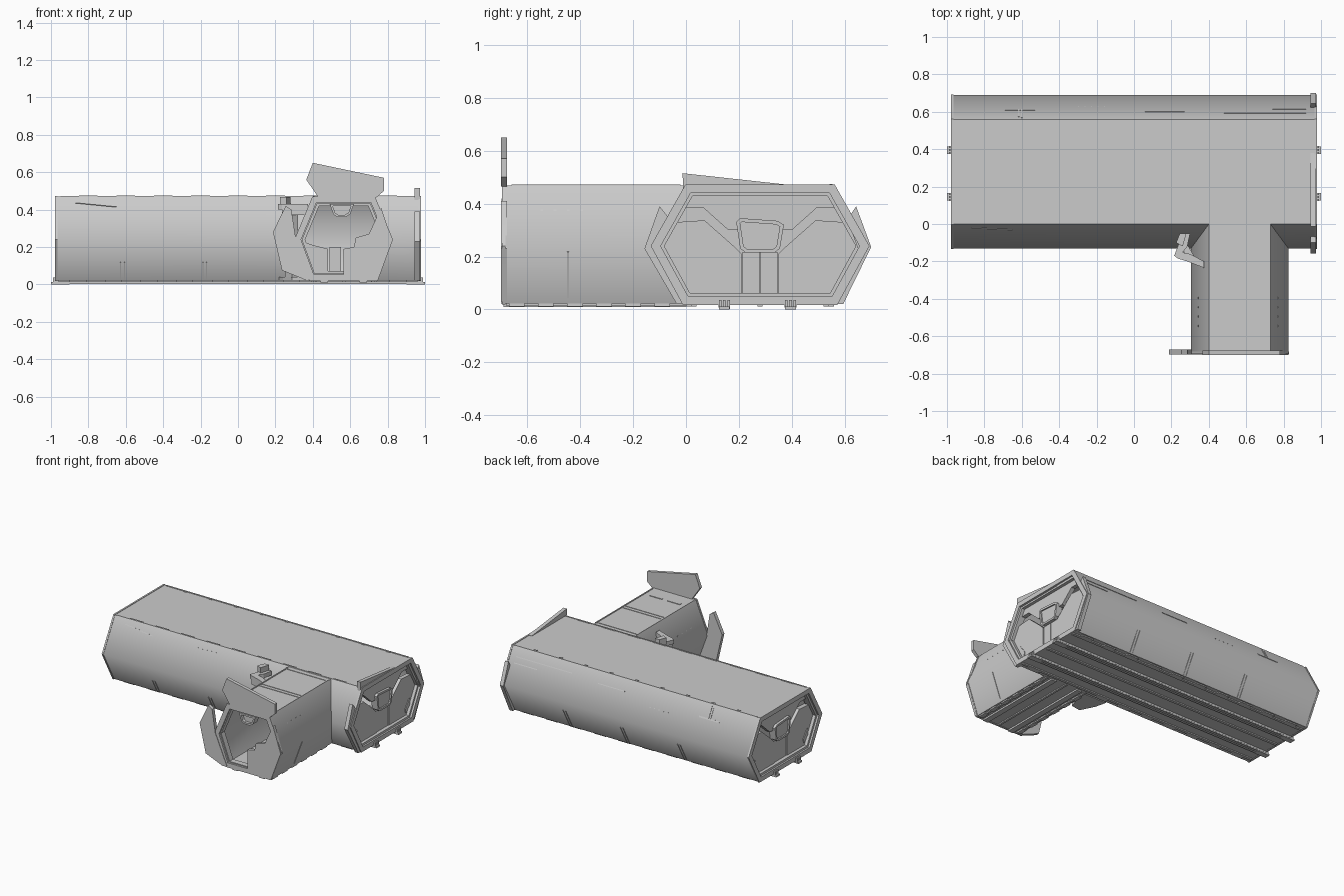
import bpy, bmesh, math
from mathutils import Vector

if "Cube" in bpy.data.objects:
    bpy.data.objects.remove(bpy.data.objects["Cube"])

HULL = [(0, .47), (.56, .47), (.69, .24), (.57, .02), (-.01, .02), (-.13, .24)]
ARM = [(.40, .468), (.73, .468), (.825, .24), (.745, .022), (.385, .022), (.305, .24)]


def to3(p, axis, t):
    return {'X': (t, p[0], p[1]), 'Y': (p[0], t, p[1]), 'Z': (p[0], p[1], t)}[axis]


def inset(pts, d):
    """Shrink a convex outline by a constant margin."""
    c = sum((Vector(p) for p in pts), Vector((0, 0))) / len(pts)
    lines = []
    for i, p in enumerate(pts):
        a, b = Vector(p), Vector(pts[(i + 1) % len(pts)])
        n = Vector((b.y - a.y, a.x - b.x)).normalized()
        if n.dot(c - a) < 0:
            n = -n
        lines.append((a + n * d, b - a))
    out = []
    for i in range(len(lines)):
        (p, r), (q, s) = lines[i - 1], lines[i]
        t = (q - p).cross(s) / r.cross(s)
        out.append(tuple(p + r * t))
    return out


def part(name, solids):
    """One object from prisms (outline, axis, start, end[, hole outline])."""
    bm = bmesh.new()
    for pts, axis, a, b, *hole in solids:
        loops = [[bm.verts.new(to3(p, axis, t)) for p in ring]
                 for ring in [pts] + hole for t in (a, b)]
        n = len(pts)
        pairs = [(0, 1)]
        if hole:
            pairs = [(0, 1), (2, 3), (0, 2), (1, 3)]
        else:
            bm.faces.new(loops[0])
            bm.faces.new(loops[1])
        for u, v in pairs:
            for i in range(n):
                j = (i + 1) % n
                bm.faces.new((loops[u][i], loops[u][j], loops[v][j], loops[v][i]))
    bmesh.ops.recalc_face_normals(bm, faces=bm.faces)
    me = bpy.data.meshes.new(name)
    bm.to_mesh(me)
    bm.free()
    ob = bpy.data.objects.new(name, me)
    bpy.context.collection.objects.link(ob)
    return ob


def rect(x0, x1, y0, y1):
    return [(x0, y0), (x1, y0), (x1, y1), (x0, y1)]


def strip(prof, edge, t0, t1, a, b, h=.003):
    """Raised strip on one face of an extruded profile."""
    axis = 'X' if prof is HULL else 'Y'
    p, q = Vector(prof[edge]), Vector(prof[(edge + 1) % 6])
    d = q - p
    n = Vector((-d.y, d.x)).normalized()
    u, v = p + d * t0, p + d * t1
    return ([tuple(u - n * .004), tuple(v - n * .004), tuple(v + n * h), tuple(u + n * h)], axis, a, b)


def shift(pts, dx):
    return [(x + dx, z) for x, z in pts]


def mirror(pts):
    return [(-x, z) for x, z in pts]


# T-shaped hollow body
body = part("body_shell", [(HULL, 'X', -.97, .97)])
steps = [('UNION', part("arm_solid", [(ARM, 'Y', -.69, .15)])),
         ('DIFFERENCE', part("hull_void", [(inset(HULL, .025), 'X', -1.1, 1.1)])),
         ('DIFFERENCE', part("arm_void", [(inset(ARM, .025), 'Y', -.9, .2)]))]
for op, cutter in steps:
    m = body.modifiers.new(op, 'BOOLEAN')
    m.operation, m.object, m.solver = op, cutter, 'EXACT'
    cutter.hide_render = True
dg = bpy.context.evaluated_depsgraph_get()
mesh = bpy.data.meshes.new_from_object(body.evaluated_get(dg))
body.modifiers.clear()
body.data = mesh
for op, cutter in steps:
    bpy.data.objects.remove(cutter)
bpy.ops.object.select_all(action='DESELECT')
body.select_set(True)
bpy.context.view_layer.objects.active = body
bpy.ops.object.shade_smooth_by_angle(angle=math.radians(59.5))

# End frames: a thin outer rim and a stepped inner rim
for label, s in (("right", 1), ("left", -1)):
    part(label + "_end_frame", [(inset(HULL, -.003), 'X', s * .966, s * .978, inset(HULL, .03)),
                                (inset(HULL, .024), 'X', s * .915, s * .962, inset(HULL, .042))])
part("arm_end_frame", [(inset(ARM, -.003), 'Y', -.695, -.682, inset(ARM, .03)),
                       (inset(ARM, .024), 'Y', -.68, -.64, inset(ARM, .036))])

# Y-split doors on both hull ends
TOP = [(-.265, .435), (.265, .435), (.295, .385), (.215, .385), (.12, .30),
       (-.12, .30), (-.215, .385), (-.295, .385)]
SIDE = [(.07, .035), (.07, .21), (.10, .24), (.21, .337), (.315, .33), (.365, .24), (.27, .035)]
POD = [(-.075, .345), (.065, .335), (.09, .32), (.075, .23), (.055, .215), (-.055, .215), (-.075, .23), (-.09, .33)]
SLOT = [(.255, .08), (.30, .125), (.295, .17), (.25, .11)]
for label, s in (("right", 1), ("left", -1)):
    part(label + "_door_leaves", [(shift(p, .28), 'X', s * .91, s * .94) for p in (TOP, SIDE, mirror(SIDE))])
    part(label + "_door_centre_panels", [(rect(.212, .278, .035, .215), 'X', s * .91, s * .935),
                                         (rect(.282, .348, .035, .215), 'X', s * .91, s * .935)])
    pod = shift(POD, .28)
    part(label + "_door_lock", [(pod, 'X', s * .91, s * .958, inset(pod, .014)),
                                (inset(pod, .012), 'X', s * .91, s * .948)])
    part(label + "_door_vents", [(shift(p, .28), 'X', s * .93, s * .945) for p in (SLOT, mirror(SLOT))])
part("left_door_backing", [(inset(HULL, .024), 'X', -.905, -.89)])

# Slid-out outer shutters on the right end
part("right_outer_shutters", [(shift(p, .28), 'X', .945, .972) for p in (
    [(-.293, .515), (.10, .472), (.10, .44), (-.29, .44)],
    [(-.38, .39), (-.437, .23), (-.315, .02), (-.27, .02), (-.38, .23), (-.34, .34)],
    [(.363, .39), (.42, .236), (.314, .02), (.26, .02), (.37, .23), (.33, .34)])])

# Open shutters on the arm's mouth
part("arm_top_shutter", [([(.365, .56), (.40, .65), (.78, .57), (.78, .50), (.74, .465), (.43, .465)], 'Y', -.70, -.676)])
part("arm_left_shutter", [([(.187, .28), (.255, .42), (.285, .40), (.31, .24), (.40, .03), (.37, .02), (.235, .075)],
                           'Y', -.698, -.672)])
part("arm_right_shutter", [([(.565, .035), (.565, .19), (.62, .20), (.63, .25), (.70, .27), (.765, .41),
                             (.825, .23), (.75, .03)], 'Y', -.70, -.676)])
arm_pod = [(.49, .43), (.62, .43), (.60, .375), (.575, .36), (.53, .36), (.51, .375)]
part("arm_top_lock", [(arm_pod, 'Y', -.69, -.64, inset(arm_pod, .012)), (inset(arm_pod, .01), 'Y', -.67, -.65)])

# Interior floor, and the portal with a half-open door seen through the arm's mouth
part("interior_floor", [(rect(-.89, .90, .03, .53), 'Z', .044, .052), (rect(.40, .73, -.66, .05), 'Z', .044, .05)])
part("arm_inner_portal", [(inset(ARM, .024), 'Y', -.12, -.09, inset(ARM, .05))])
part("arm_inner_door", [([(.40, .05), (.48, .05), (.48, .19), (.40, .21), (.345, .23)], 'Y', -.115, -.095),
                        (rect(.49, .55, .05, .20), 'Y', -.11, -.095)])

# Inner-corner bracket, sill and post between hull and arm
part("corner_bracket", [([(.26, -.05), (.215, -.17), (.235, -.185), (.285, -.12), (.30, -.05)], 'Z', .40, .43),
                        ([(.235, -.185), (.285, -.20), (.375, -.235), (.375, -.20), (.30, -.16), (.25, -.15)],
                         'Z', .37, .43),
                        ([(.245, -.05), (.225, -.10), (.26, -.12), (.28, -.05)], 'Z', .42, .468)])
part("corner_sill", [([(.22, -.02), (.24, -.10), (.29, -.20), (.36, -.19), (.42, -.02)], 'Z', .02, .04)])
part("corner_post", [([(.25, -.12), (.29, -.19), (.32, -.17), (.28, -.10)], 'Z', .04, .40)])

# Roof seams, edge rails and lugs
roof = [strip(HULL, 0, 0, .012, -.95, .95, .003), strip(HULL, 0, .982, 1, -.95, .95, .003)]
for i in range(9):
    x = -.80 + i * .2
    roof += [strip(HULL, 0, .005, .02, x - .05, x + .05, .005), strip(HULL, 0, .97, .99, x - .012, x + .012, .005)]
for t in (0, .975):
    roof.append(strip(ARM, 0, t, t + .025, -.66, -.02, .004))
roof += [strip(ARM, 0, .03, .97, y, y + .008, .003) for y in (-.35, -.32, -.04)]
roof += [strip(ARM, 0, t, t + .3, -.575, -.56, .004) for t in (.12, .55)]
part("roof_rails_and_lugs", roof)

# Raised seams and bars on the sloping sides
trim = []
for x in (-.4, .05, .5):
    trim += [strip(HULL, 2, .35, .98, x + d, x + d + .005) for d in (-.01, .01)]
for x in (-.62, -.18):
    trim += [strip(HULL, 4, .02, .45, x + d, x + d + .005) for d in (-.01, .01)]
trim += [strip(HULL, 1, .24, .26, .48, .92), strip(HULL, 1, .40, .42, .74, .92), strip(HULL, 1, .3, .32, .06, .27)]
# Slanted groove line on the front, made of short steps
trim += [strip(HULL, 5, .84 - i * .012, .86 - i * .012, -.87 + i * .0275, -.842 + i * .0275) for i in range(8)]
for x in (-.69, -.61):
    trim += [strip(HULL, 1, .36, .40, x, x + .08),
             strip(HULL, 1, .05 if x > -.65 else .10, .40, -.62 if x < -.65 else -.605, -.612 if x < -.65 else -.597)]
for e in (1, 5):
    t = .50 if e == 1 else .80
    trim += [strip(HULL, e, t, t + .02, -.3 + i * .035, -.294 + i * .035, .002) for i in range(5)]
    trim += [strip(ARM, e, .4, .42, -.55 + i * .05, -.54 + i * .05, .002) for i in range(4)]
trim += [strip(ARM, e, .1, .9, -.45, -.442, .003) for e in (2, 4)]
part("side_seams_and_bars", trim)

# Underside skids, ribs and edge pads
under = []
for y in (.145, .395):
    under.append((rect(y - .022, y + .022, .008, .03), 'X', -.975, .975))
    under += [(rect(y + k - .005, y + k + .005, .002, .036), 'X', -.99, .99) for k in (-.016, 0, .016)]
    under += [(rect(y - .02, y + .02, 0, .012), 'X', s * .90, s * 1.0) for s in (-1, 1)]
under += [(rect(y, y + .02, .012, .024), 'X', -.96, .96) for y in (.02, .27, .52)]
for i in range(10):
    x = -.9 + i * .19
    under += [(rect(x, x + .09, y, y + .025), 'Z', .012, .03) for y in (0, .535)
              if not (y < .1 and .35 < x < .8)]
part("hull_underside_skids", under)
arm_under = [(rect(x - .02, x + .02, .010, .03), 'Y', -.69, 0) for x in (.46, .67)]
arm_under += [(rect(x, x + .015, .014, .026), 'Y', -.68, 0) for x in (.40, .56, .715)]
for i in range(6):
    y = -.67 + i * .11
    arm_under += [(rect(x, x + .03, y, y + .06), 'Z', .012, .03) for x in (.39, .71)]
part("arm_underside_skids", arm_under)
